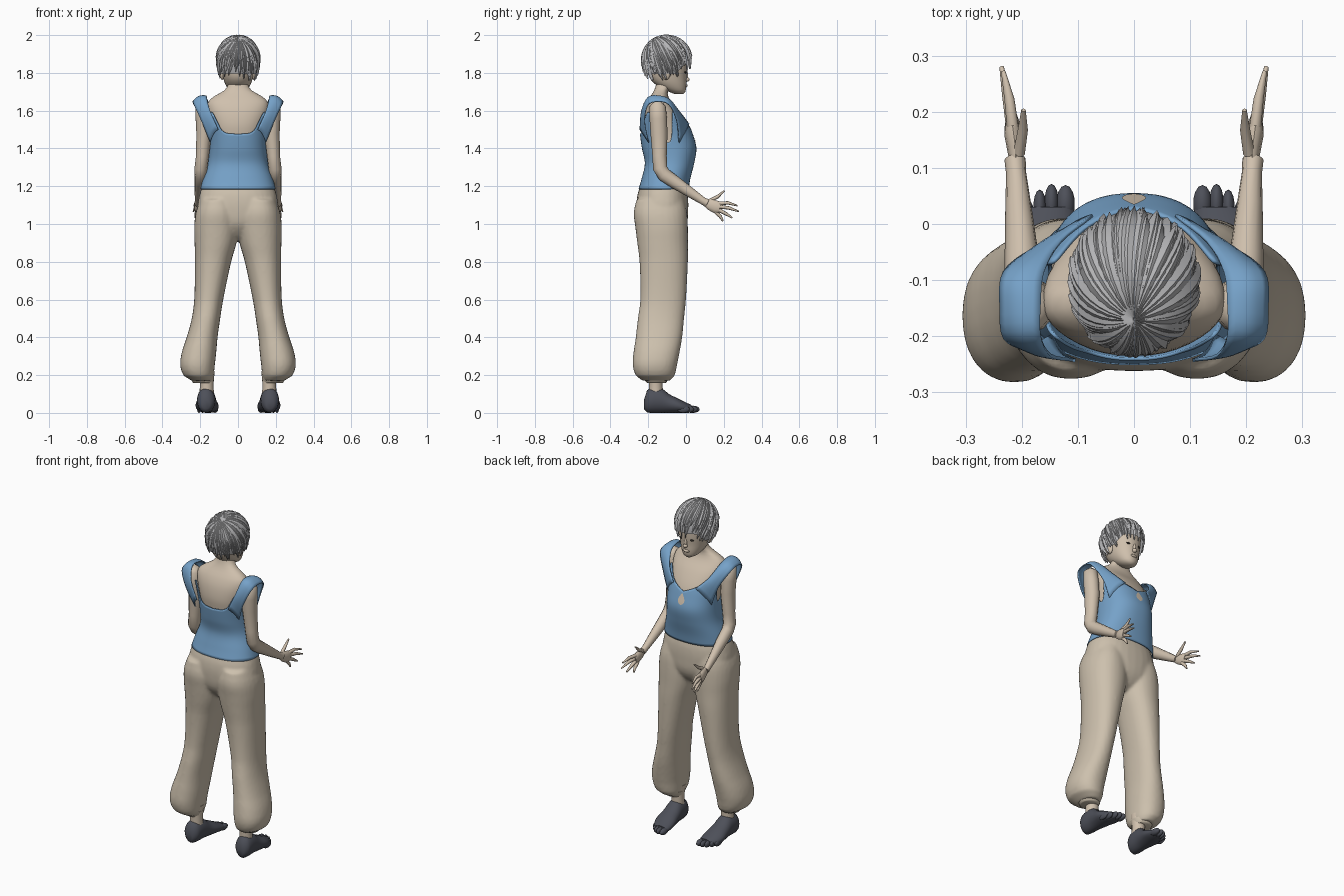
import bpy, bmesh, math, random
from mathutils import Vector as V

random.seed(4)
cube = bpy.data.objects.get("Cube")
if cube:
    bpy.data.objects.remove(cube)


def material(name, r, g, b):
    m = bpy.data.materials.new(name)
    m.use_nodes = True
    m.diffuse_color = (r, g, b, 1)
    bsdf = m.node_tree.nodes["Principled BSDF"]
    bsdf.inputs["Base Color"].default_value = (r, g, b, 1)
    bsdf.inputs["Roughness"].default_value = 0.8
    return m


SKIN = material("skin beige", 0.63, 0.53, 0.42)
CLOTH = material("trouser beige", 0.61, 0.53, 0.42)
BLUE = material("shirt blue", 0.18, 0.36, 0.58)
HAIR = material("hair grey", 0.46, 0.46, 0.47)
DARK = material("sock charcoal", 0.075, 0.08, 0.10)
EYE = material("eye dark", 0.03, 0.025, 0.02)


def finish(name, bm, mat, angle=50):
    bmesh.ops.recalc_face_normals(bm, faces=bm.faces)
    me = bpy.data.meshes.new(name)
    bm.to_mesh(me)
    bm.free()
    ob = bpy.data.objects.new(name, me)
    bpy.context.collection.objects.link(ob)
    me.materials.append(mat)
    bpy.ops.object.select_all(action='DESELECT')
    bpy.context.view_layer.objects.active = ob
    ob.select_set(True)
    bpy.ops.object.shade_smooth_by_angle(angle=math.radians(angle))
    return ob


def add_grid(bm, rows, closed=True, caps=True):
    """Skin rows of points with quads, optionally closing and capping them."""
    vs = [[bm.verts.new(p) for p in r] for r in rows]
    n = len(rows[0])
    for a, b in zip(vs, vs[1:]):
        for i in range(n if closed else n - 1):
            j = (i + 1) % n
            bm.faces.new((a[i], a[j], b[j], b[i]))
    if closed and caps:
        bm.faces.new(vs[0])
        bm.faces.new(vs[-1])


def smooth(table, t):
    """Smoothly interpolate rows whose first entry is the parameter."""
    n = len(table)
    t = min(max(t, table[0][0]), table[-1][0])
    k = next(i for i in range(n - 1) if t <= table[i + 1][0])
    a, b = table[k], table[k + 1]
    p, q = table[max(k - 1, 0)], table[min(k + 2, n - 1)]
    h = b[0] - a[0]
    u = (t - a[0]) / h
    out = []
    for c in range(1, len(a)):
        m0 = (b[c] - p[c]) / (b[0] - p[0]) * h
        m1 = (q[c] - a[c]) / (q[0] - a[0]) * h
        out.append((2*u**3 - 3*u*u + 1) * a[c] + (u**3 - 2*u*u + u) * m0
                   + (3*u*u - 2*u**3) * b[c] + (u**3 - u*u) * m1)
    return out


def section(table, z, th, grow=0.0, s=1, n=2.3):
    """Point on a body section (z, x_min, x_max, y_back, y_front); th = 0 is the front."""
    x0, x1, y0, y1 = smooth(table, z)
    f = lambda v: math.copysign(abs(v) ** (2 / n), v)
    return V((s * ((x0 + x1) / 2 + ((x1 - x0) / 2 + grow) * f(math.sin(th))),
              (y0 + y1) / 2 + ((y1 - y0) / 2 + grow) * f(math.cos(th)), z))


def body(bm, table, steps=24, sides=32, **kw):
    z0, z1 = table[0][0], table[-1][0]
    add_grid(bm, [[section(table, z0 + (z1 - z0) * k / steps, math.tau * i / sides, **kw)
                   for i in range(sides)] for k in range(steps + 1)])


def tube(bm, pts, s=1, sides=10, flat=1.0):
    """Round limb through (x, y, z, radius) points."""
    rows = []
    for k, p in enumerate(pts):
        c = V(p[:3])
        t = (V(pts[min(k + 1, len(pts) - 1)][:3]) - V(pts[max(k - 1, 0)][:3])).normalized()
        a = (V((1, 0, 0)) - t * t.x).normalized()
        b = t.cross(a)
        ring = [c + p[3] * (a * math.cos(w) * flat + b * math.sin(w))
                for w in (math.tau * i / sides for i in range(sides))]
        rows.append([V((q.x * s, q.y, q.z)) for q in ring])
    add_grid(bm, rows)


def blob(bm, c, r, seg=14):
    res = bmesh.ops.create_uvsphere(bm, u_segments=seg, v_segments=seg // 2 + 2, radius=1)
    for v in res["verts"]:
        v.co = V([c[i] + v.co[i] * r[i] for i in range(3)])


# Torso and neck
sym = lambda rows: [(z, -w, w, b, f) for z, w, b, f in rows]
TORSO = sym([(1.18, .198, -.25, .01), (1.24, .182, -.232, .02), (1.32, .157, -.215, .04),
             (1.40, .150, -.23, .052), (1.47, .152, -.24, .035), (1.53, .160, -.245, .012),
             (1.60, .172, -.235, -.03), (1.65, .165, -.215, -.07), (1.68, .13, -.195, -.085),
             (1.705, .085, -.18, -.085), (1.74, .062, -.168, -.065), (1.80, .055, -.16, -.06)])
bm = bmesh.new()
body(bm, TORSO, 40, 40, grow=-.01)
finish("torso_and_neck", bm, SKIN)

# Head with nose, lips and ears
bm = bmesh.new()
body(bm, sym([(1.688, .018, -.06, -.015), (1.70, .04, -.09, -.004), (1.73, .062, -.15, .002),
              (1.77, .078, -.19, .003), (1.83, .09, -.205, .008), (1.90, .092, -.21, .005),
              (1.95, .07, -.18, -.03), (1.975, .03, -.13, -.08)]), 24, 28, n=2.1)
blob(bm, (0, .004, 1.765), (.013, .016, .012))
blob(bm, (0, .002, 1.785), (.009, .010, .026))
blob(bm, (0, -.001, 1.733), (.022, .010, .008))
for s in (1, -1):
    blob(bm, (s * .084, -.105, 1.795), (.012, .022, .032))
finish("head", bm, SKIN)
bm = bmesh.new()
for s in (1, -1):
    blob(bm, (s * .034, -.004, 1.803), (.015, .006, .006))
finish("eyes", bm, EYE)

# Hair: scalp cap covered with tapered locks growing from the crown
C, CROWN = V((0, -.102, 1.868)), V((0, -.5, .87)).normalized()
SIDE = V((1, 0, 0))
AHEAD = SIDE.cross(CROWN)


def hair_point(phi, az, lift):
    d = CROWN * math.cos(phi) + (SIDE * math.sin(az) - AHEAD * math.cos(az)) * math.sin(phi)
    rz = .13 if d.z > 0 else .18
    return C + V((d.x * .116, d.y * .132, d.z * rz)) * lift


def hair_bottom(y):
    return 1.775 + .055 * min(1, max(0, (y + .05) / .05))


def hair_end(az, extra):
    phi = .3
    while phi < 2.9:
        p = hair_point(phi, az, 1)
        if p.z < hair_bottom(p.y) + extra:
            break
        phi += .02
    return phi


bm = bmesh.new()
rows = [[hair_point(hair_end(math.tau * i / 40, .02) * k / 14, math.tau * i / 40, .955)
         for i in range(40)] for k in range(15)]
add_grid(bm, rows[1:], caps=False)
for layer in range(3):
    for i in range(38):
        az = math.tau * (i + random.random()) / 38
        end = hair_end(az, random.uniform(-.012, .03) + .035 * layer)
        swirl, lift = random.uniform(.05, .3), .975 + .018 * layer + random.uniform(0, .012)
        rows = []
        for k in range(10):
            u = k / 9
            phi, a = .02 + (end - .02) * u, az + swirl * u
            w = .017 * (1 - u ** 4) + .0012
            da = w / (.125 * max(math.sin(phi), .12))
            rows.append([hair_point(phi, a - da, lift - .03), hair_point(phi, a, lift + .022),
                         hair_point(phi, a + da, lift - .03), hair_point(phi, a, lift - .04)])
        add_grid(bm, rows)
finish("hair", bm, HAIR, 40)

# Sleeveless shirt: columns run from the hem to the neckline and armholes
NECK = [(0, 1.50), (30, 1.545), (52, 1.60), (70, 1.55), (90, 1.43),
        (110, 1.55), (130, 1.59), (150, 1.495), (180, 1.475)]
bm = bmesh.new()
rows = []
for k in range(25):
    row = []
    for i in range(96):
        deg = 360 * i / 96
        top = smooth(NECK, min(deg, 360 - deg))[0]
        row.append(section(TORSO, 1.185 + (top - 1.185) * k / 24, math.radians(deg), .003))
    rows.append(row)
add_grid(bm, rows, caps=False)
ob = finish("shirt_body", bm, BLUE)
ob.modifiers.new("cloth", 'SOLIDIFY').thickness = .006

# Flared shoulder straps
INNER = [(0, .105, -.246, 1.50), (1, .148, -.237, 1.60), (2, .166, -.20, 1.672),
         (3, .166, -.14, 1.678), (4, .16, -.085, 1.655), (5, .13, -.028, 1.59), (6, .075, .018, 1.53)]
OUTER = [(0, .148, -.20, 1.43), (1, .192, -.222, 1.54), (2, .233, -.205, 1.63),
         (3, .24, -.145, 1.65), (4, .234, -.085, 1.63), (5, .185, -.045, 1.54), (6, .146, -.035, 1.43)]
for s, side in ((1, "left"), (-1, "right")):
    bm = bmesh.new()
    rows = []
    for k in range(25):
        a, b = V(smooth(INNER, k / 4)), V(smooth(OUTER, k / 4))
        row = []
        for j in range(7):
            p = a.lerp(b, j / 6)
            bulge = math.sin(math.pi * j / 6) * .014
            p += V((.3, (k - 12) / 16, 1)).normalized() * bulge
            row.append(V((p.x * s, p.y, p.z)))
        rows.append(row)
    add_grid(bm, rows, closed=False)
    ob = finish(side + "_shoulder_strap", bm, BLUE)
    ob.modifiers.new("cloth", 'SOLIDIFY').thickness = .006

# Teardrop opening below the neckline
bm = bmesh.new()
rows = []
for k in range(9):
    u = k / 8
    z, w = 1.425 + .065 * u, .02 * math.sin(math.pi * u ** .7) + .0005
    rows.append([section(TORSO, z, math.asin(abs(w * j / .15) ** 1.15) * (1 if j > 0 else -1), .006)
                 for j in (-1, -.5, 0, .5, 1)])
add_grid(bm, rows, closed=False)
finish("keyhole_opening", bm, SKIN)

# Baggy trousers: hips and legs fused into one cloth surface
LEG = [(.17, .138, .245, -.23, -.085), (.19, .13, .283, -.262, -.063), (.25, .123, .306, -.282, -.048),
       (.32, .115, .298, -.278, -.034), (.40, .108, .272, -.266, -.02), (.50, .094, .245, -.255, -.01),
       (.60, .078, .232, -.242, .0), (.80, .036, .228, -.246, .01), (.90, .008, .230, -.258, .01),
       (.98, -.004, .232, -.268, .01), (1.06, .0, .224, -.277, .006), (1.13, .02, .20, -.262, -.01)]
HIPS = sym([(.91, .05, -.17, -.07), (.94, .11, -.21, -.03), (1.0, .19, -.25, .004),
            (1.08, .214, -.262, .012), (1.15, .205, -.258, .01), (1.20, .19, -.243, .0)])
bm = bmesh.new()
body(bm, HIPS)
for s in (1, -1):
    body(bm, LEG, 36, 28, s=s, n=2.2)
ob = finish("trousers", bm, CLOTH)
mod = ob.modifiers.new("fuse", 'REMESH')
mod.mode, mod.voxel_size, mod.use_smooth_shade = 'VOXEL', .009, True
mod = ob.modifiers.new("soften", 'SMOOTH')
mod.factor, mod.iterations = .5, 5

# Limbs, hands and feet
ARM = [(.178, -.15, 1.645, .02), (.186, -.15, 1.625, .042), (.183, -.147, 1.56, .046),
       (.18, -.143, 1.48, .045), (.188, -.14, 1.36, .038), (.196, -.137, 1.295, .038),
       (.198, -.115, 1.26, .037), (.20, -.06, 1.222, .034), (.206, .03, 1.162, .026),
       (.21, .09, 1.122, .020), (.212, .115, 1.11, .021)]
FINGERS = [((.216, .172, 1.108), (.222, .222, 1.112), (.233, .272, 1.097)),
           ((.218, .176, 1.092), (.226, .228, 1.085), (.236, .28, 1.066)),
           ((.216, .170, 1.076), (.221, .212, 1.054), (.226, .245, 1.033)),
           ((.212, .158, 1.064), (.213, .182, 1.040), (.213, .196, 1.014)),
           ((.205, .125, 1.122), (.198, .168, 1.145), (.197, .203, 1.176))]
FOOT = [(-.222, .17, .02, .02, .07), (-.21, .17, .04, .004, .115), (-.18, .169, .048, 0, .132),
        (-.13, .167, .05, 0, .130), (-.09, .166, .054, 0, .10), (-.04, .164, .061, 0, .075),
        (.0, .158, .055, 0, .055), (.03, .148, .040, .004, .042)]
TOES = [(.122, .066, .017), (.147, .068, .013), (.168, .058, .012), (.188, .038, .012), (.206, .015, .011)]
for s, side in ((1, "left"), (-1, "right")):
    bm = bmesh.new()
    tube(bm, ARM, s, 12, .9)
    finish(side + "_arm", bm, SKIN)
    bm = bmesh.new()
    tube(bm, [(.211, .10, 1.115, .019), (.212, .13, 1.102, .030), (.216, .16, 1.09, .034),
              (.218, .18, 1.084, .027)], s, 12, .45)
    for a, b, c in FINGERS:
        tube(bm, [(*a, .0105), (*b, .009), (*c, .004)], s, 8)
    finish(side + "_hand", bm, SKIN)
    bm = bmesh.new()
    tube(bm, [(.166, -.16, .10, .038), (.165, -.16, .16, .036), (.168, -.16, .22, .045)], s, 16)
    finish(side + "_ankle", bm, SKIN)
    bm = bmesh.new()
    tube(bm, [(.185, -.157, .158, .048), (.185, -.157, .164, .055), (.187, -.157, .185, .062)], s, 24)
    finish(side + "_trouser_cuff", bm, CLOTH)
    bm = bmesh.new()
    rows = []
    for k in range(17):
        y = -.222 + .252 * k / 16
        x, w, z0, z1 = smooth(FOOT, y)
        rows.append([V((s * (x + w * math.cos(t)), y, (z0 + z1) / 2 + (z1 - z0) / 2 * math.sin(t)))
                     for t in (math.tau * i / 20 for i in range(20))])
    add_grid(bm, rows)
    for x, y, r in TOES:
        blob(bm, (s * x, y - .03, .019), (r, .034, .019))
    finish(side + "_foot", bm, DARK)
